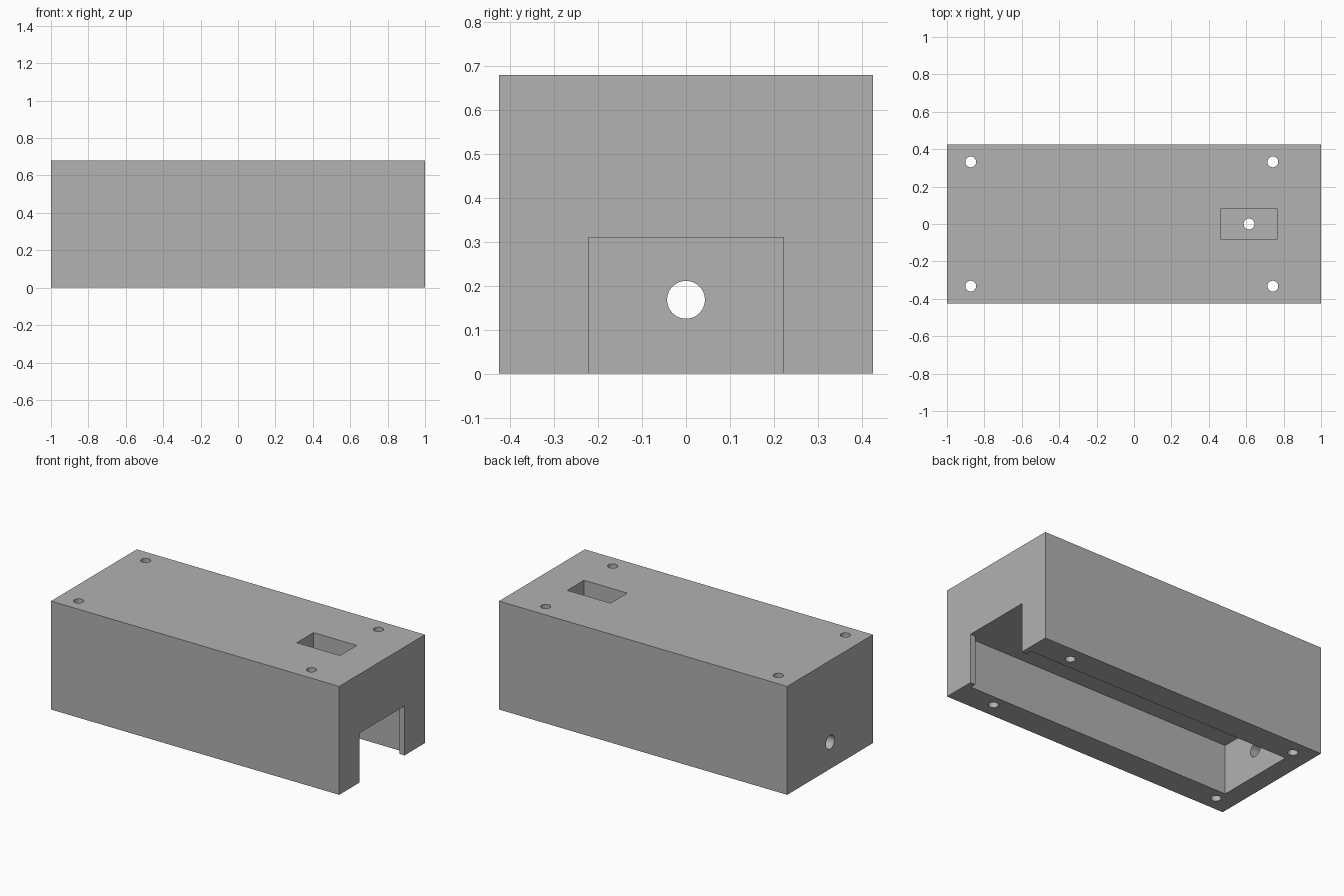
import bpy
import bmesh
from math import pi
from mathutils import Matrix

default_cube = bpy.data.objects.get("Cube")
if default_cube:
    bpy.data.objects.remove(default_cube, do_unlink=True)

LENGTH, WIDTH, HEIGHT = 2.0, 0.85, 0.68
CAVITY_TOP = 0.31

grey = bpy.data.materials.new("plain grey")
grey.use_nodes = True
colour = (0.445, 0.445, 0.445, 1)
grey.diffuse_color = colour
grey.node_tree.nodes["Principled BSDF"].inputs["Base Color"].default_value = colour


def prism(name, outline, bottom, top):
    """Extrude a flat outline from bottom to top."""
    bm = bmesh.new()
    face = bm.faces.new([bm.verts.new((x, y, bottom)) for x, y in outline])
    result = bmesh.ops.extrude_face_region(bm, geom=[face])
    moved = [v for v in result["geom"] if isinstance(v, bmesh.types.BMVert)]
    bmesh.ops.translate(bm, verts=moved, vec=(0, 0, top - bottom))
    bmesh.ops.recalc_face_normals(bm, faces=bm.faces)
    return finish(name, bm)


def cylinder(name, radius, depth, centre, along_x=False):
    bm = bmesh.new()
    turn = Matrix.Rotation(pi / 2, 4, "Y") if along_x else Matrix()
    bmesh.ops.create_cone(bm, cap_ends=True, segments=48, radius1=radius,
                          radius2=radius, depth=depth,
                          matrix=Matrix.Translation(centre) @ turn)
    return finish(name, bm)


def finish(name, bm):
    mesh = bpy.data.meshes.new(name)
    bm.to_mesh(mesh)
    bm.free()
    mesh.materials.append(grey)
    obj = bpy.data.objects.new(name, mesh)
    bpy.context.collection.objects.link(obj)
    return obj


def rectangle(x0, x1, y0, y1):
    return [(x0, y0), (x1, y0), (x1, y1), (x0, y1)]


# Solid outer block
housing = prism("housing", rectangle(-LENGTH / 2, LENGTH / 2, -WIDTH / 2, WIDTH / 2),
                0, HEIGHT)

# Underside cavity, narrowing to a doorway through the right-hand end
half_outline = [(-0.88, 0.26), (0.965, 0.26), (0.965, 0.222), (1.1, 0.222)]
cavity_outline = half_outline + [(x, -y) for x, y in reversed(half_outline)]
cutters = [prism("cavity_cutter", cavity_outline, -0.1, CAVITY_TOP)]

# Blind recess in the top and the small hole in its floor
cutters.append(prism("recess_cutter", rectangle(0.465, 0.765, -0.082, 0.084),
                     0.48, HEIGHT + 0.1))
cutters.append(cylinder("recess_hole_cutter", 0.029, 0.5, (0.615, 0, 0.4)))

# Four vertical screw holes
for x in (-0.873, 0.742):
    for y in (-0.332, 0.332):
        cutters.append(cylinder("screw_hole_cutter", 0.029, 1, (x, y, HEIGHT / 2)))

# Horizontal hole through the closed end wall
cutters.append(cylinder("end_hole_cutter", 0.043, 0.4, (-0.95, 0, 0.168), along_x=True))

# Cut everything out of the block
bpy.context.view_layer.objects.active = housing
for cutter in cutters:
    cutter.hide_render = True
    modifier = housing.modifiers.new(cutter.name, "BOOLEAN")
    modifier.operation = "DIFFERENCE"
    modifier.solver = "EXACT"
    modifier.object = cutter
    bpy.ops.object.modifier_apply(modifier=modifier.name)
    bpy.data.objects.remove(cutter, do_unlink=True)

# Smooth hole walls, crisp edges elsewhere
bpy.ops.object.select_all(action="DESELECT")
housing.select_set(True)
bpy.ops.object.shade_smooth_by_angle(angle=pi / 6)
